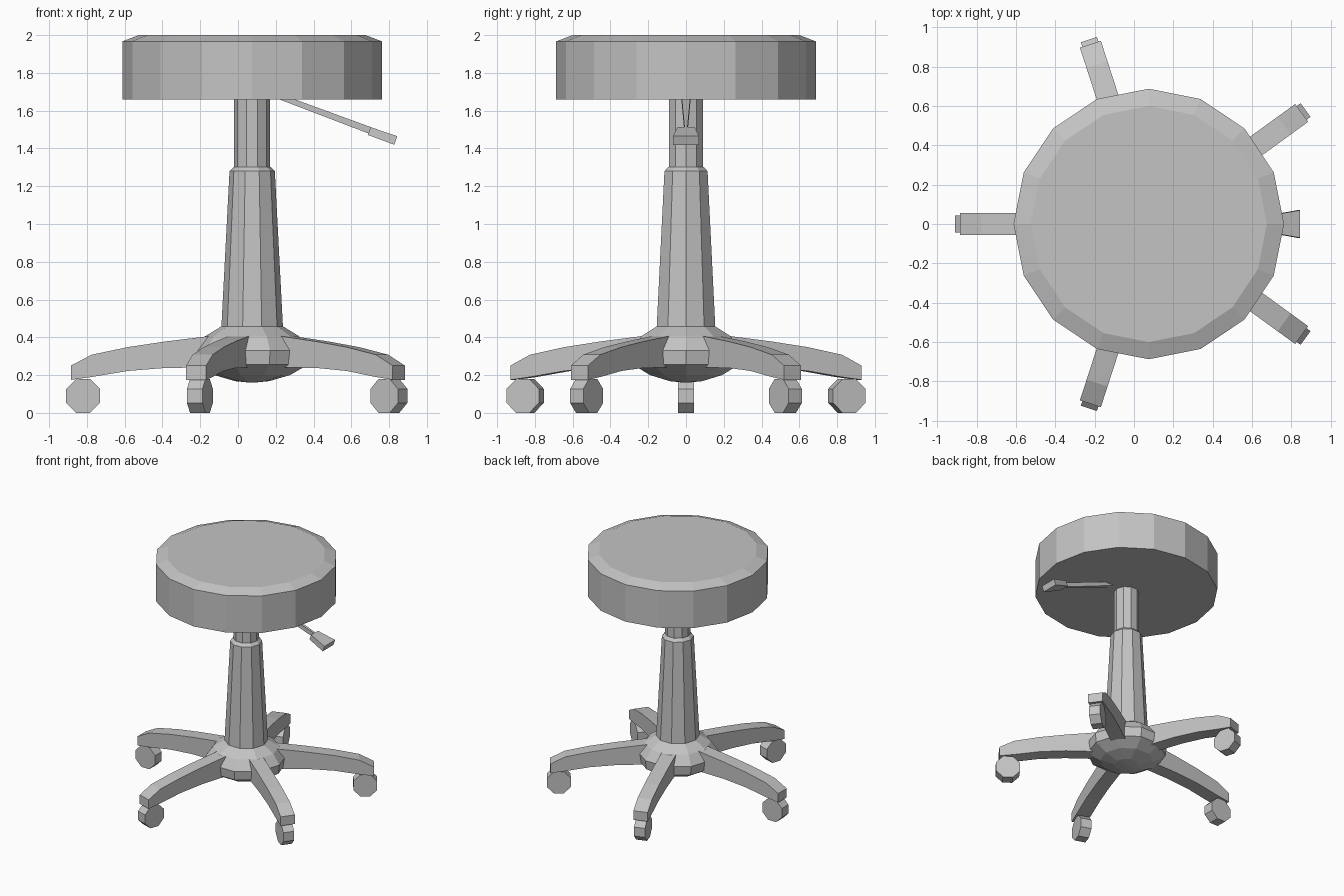
import bpy, bmesh, math
from mathutils import Matrix, Vector

cube = bpy.data.objects.get("Cube")
if cube:
    bpy.data.objects.remove(cube, do_unlink=True)

AXIS = Vector((0.075, 0, 0))  # the column stands slightly off centre

grey = bpy.data.materials.new("plain grey")
grey.use_nodes = True
colour = (0.55, 0.55, 0.55, 1)
grey.diffuse_color = colour
grey.node_tree.nodes["Principled BSDF"].inputs["Base Color"].default_value = colour


def finish(name, bm, matrix=Matrix.Identity(4)):
    bmesh.ops.recalc_face_normals(bm, faces=bm.faces)
    bm.transform(Matrix.Translation(AXIS) @ matrix)
    mesh = bpy.data.meshes.new(name)
    bm.to_mesh(mesh)
    bm.free()
    mesh.materials.append(grey)
    obj = bpy.data.objects.new(name, mesh)
    bpy.context.collection.objects.link(obj)
    return obj


def loft(name, rings, matrix=Matrix.Identity(4)):
    """Skin a list of equal rings of points and cap both ends."""
    bm = bmesh.new()
    loops = [[bm.verts.new(p) for p in ring] for ring in rings]
    for a, b in zip(loops, loops[1:]):
        for i in range(len(a)):
            j = (i + 1) % len(a)
            bm.faces.new((a[i], a[j], b[j], b[i]))
    bm.faces.new(loops[0])
    bm.faces.new(loops[-1])
    return finish(name, bm, matrix)


def lathe(name, profile, sides):
    turns = [math.tau * i / sides for i in range(sides)]
    return loft(name, [[(r * math.cos(t), r * math.sin(t), z) for t in turns]
                       for r, z in profile])


# Round cushion with a chamfered top edge
lathe("seat", [(0.687, 1.66), (0.687, 1.967), (0.6, 2.0)], 16)

# Gas lift: tapered sleeve with the narrower piston above
lathe("lower_column", [(0.163, 0.42), (0.163, 0.455), (0.12, 1.28), (0.097, 1.303)], 10)
lathe("upper_column", [(0.095, 1.29), (0.095, 1.67)], 10)

# Bulging hub with a domed underside
lathe("hub", [(0.16, 0.46), (0.25, 0.405), (0.305, 0.33), (0.295, 0.255),
              (0.2, 0.2), (0.09, 0.168), (0.01, 0.16)], 10)


# Height lever: tapering rod and a flared paddle, along a sloping line
def section(x, z, half_width, half_height):
    lean = Vector((0.33, 0, 0.94)) * half_height
    return [Vector((x, s * half_width, z)) + u * lean
            for s, u in ((-1, -1), (1, -1), (1, 1), (-1, 1))]


loft("lever_rod", [section(0.13, 1.68, 0.025, 0.014), section(0.625, 1.495, 0.008, 0.018)])
loft("lever_paddle", [section(0.62, 1.492, 0.045, 0.022), section(0.76, 1.442, 0.07, 0.024)])

# Five arched legs, each with a caster: distance from the axis, underside, top
LEG = [(0.12, 0.24, 0.42), (0.28, 0.24, 0.4), (0.46, 0.238, 0.378),
       (0.66, 0.222, 0.348), (0.85, 0.19, 0.308), (0.96, 0.175, 0.25)]
for i in range(5):
    turn = Matrix.Rotation(math.pi + i * math.tau / 5, 4, 'Z')
    loft(f"leg_{i + 1}", [[(d, -0.056, low), (d, 0.056, low), (d, 0.056, top), (d, -0.056, top)]
                          for d, low, top in LEG], turn)
    angles = [math.pi / 8 + math.tau * k / 8 for k in range(8)]
    loft(f"caster_{i + 1}", [[(0.895 + 0.097 * math.cos(a), y, 0.09 + 0.097 * math.sin(a))
                              for a in angles] for y in (-0.043, 0.043)], turn)
